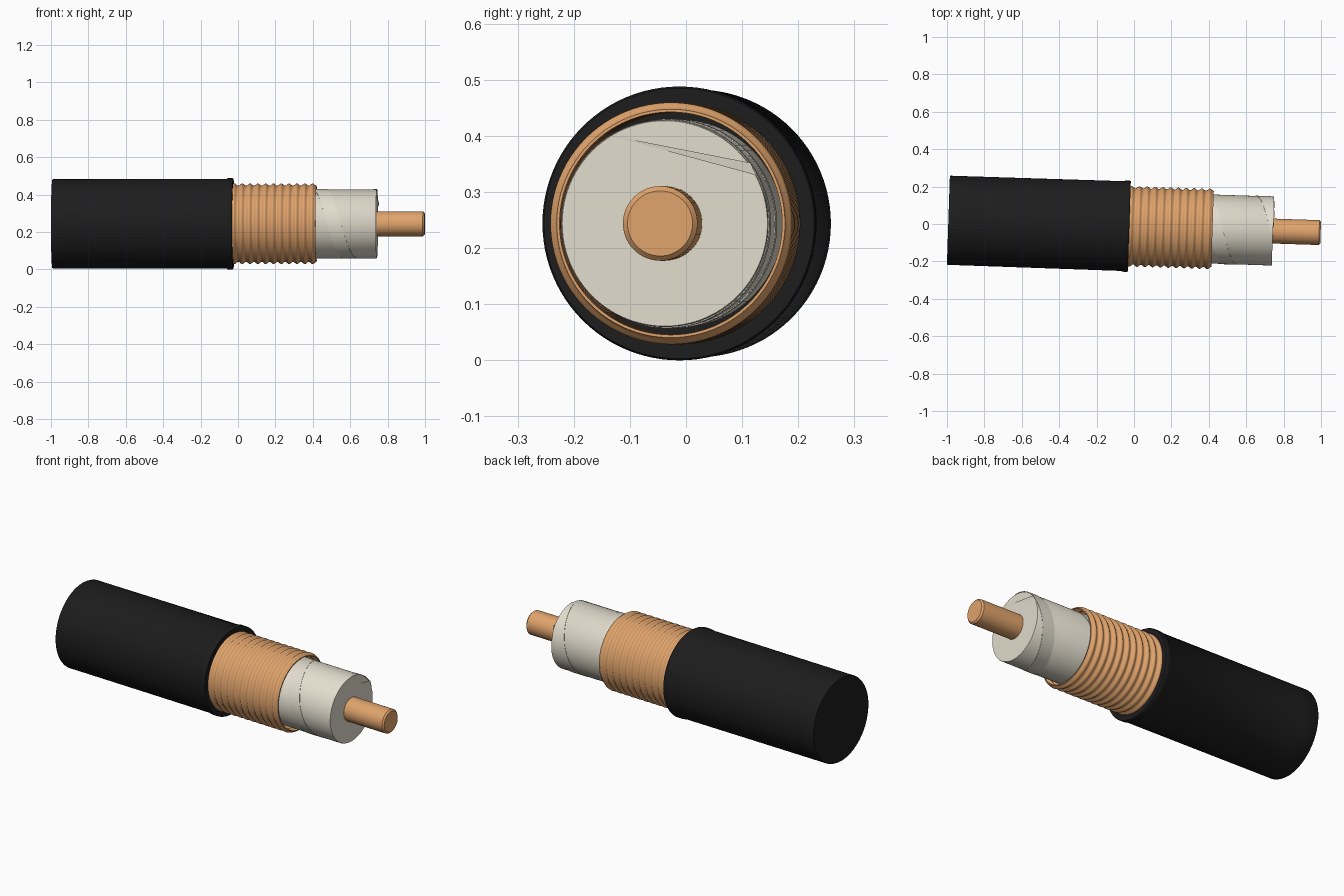
import bpy, bmesh, math
from mathutils import Matrix, Vector

if "Cube" in bpy.data.objects:
    bpy.data.objects.remove(bpy.data.objects["Cube"])

# Cable axis: slightly turned about z
AXIS = Matrix.Translation((0, -0.013, 0.244)) @ Matrix.Rotation(-0.0333, 4, 'Z')


def material(name, color):
    m = bpy.data.materials.new(name)
    m.diffuse_color = (*color, 1)
    m.use_nodes = True
    m.node_tree.nodes["Principled BSDF"].inputs["Base Color"].default_value = m.diffuse_color
    return m


BLACK = material("black_rubber", (0.012, 0.012, 0.012))
COPPER = material("copper", (0.75, 0.37, 0.15))
CREAM = material("cream_foam", (0.76, 0.72, 0.61))


def finish(name, bm, mat, angle=40):
    bmesh.ops.recalc_face_normals(bm, faces=bm.faces)
    me = bpy.data.meshes.new(name)
    bm.to_mesh(me)
    bm.free()
    ob = bpy.data.objects.new(name, me)
    bpy.context.collection.objects.link(ob)
    me.materials.append(mat)
    bpy.ops.object.select_all(action='DESELECT')
    ob.select_set(True)
    bpy.context.view_layer.objects.active = ob
    bpy.ops.object.shade_smooth_by_angle(angle=math.radians(angle))
    ob.matrix_world = AXIS
    return ob


def lathe(name, profile, mat, closed=False, n=96, angle=40):
    """Spin (x, radius) points about the x axis; cap both ends unless closed."""
    bm = bmesh.new()
    rings = [[bm.verts.new((x, r * math.cos(2 * math.pi * i / n),
                            r * math.sin(2 * math.pi * i / n))) for i in range(n)]
             for x, r in profile]
    pairs = list(zip(rings, rings[1:]))
    if closed:
        pairs.append((rings[-1], rings[0]))
    else:
        bm.faces.new(rings[0])
        bm.faces.new(rings[-1])
    for a, b in pairs:
        for i in range(n):
            j = (i + 1) % n
            bm.faces.new((a[i], a[j], b[j], b[i]))
    return finish(name, bm, mat, angle)


# Outer jacket with a small lip at its cut end
lathe("outer_jacket", [(-0.993, 0.236), (-0.988, 0.2385), (-0.9, 0.2385),
                       (-0.06, 0.24), (-0.055, 0.244), (-0.03, 0.244),
                       (-0.025, 0.241)], BLACK)

# Corrugated copper shield, a thin hollow tube
x0, x1, waves, steps = -0.04, 0.42, 11, 10
outer = []
for k in range(waves * steps + 1):
    x = x0 + (x1 - x0) * k / (waves * steps)
    outer.append((x, 0.2095 - 0.006 * math.cos(2 * math.pi * k / steps)))
inner = [(x, r - 0.005) for x, r in reversed(outer)]
lathe("corrugated_shield", outer + inner, COPPER, closed=True)

# Foam insulation and centre conductor
lathe("insulation", [(-0.06, 0.1845), (0.74, 0.1845), (0.743, 0.183)], CREAM)
lathe("centre_conductor", [(0.5, 0.0665), (0.99, 0.0665), (0.9985, 0.058)],
      COPPER, n=64)

# Thin tape wound around the insulation
bm = bmesh.new()
pitch, width, start = 0.33, 0.075, 0.07
rows = []
for k in range(181):
    a = 4 * math.pi * k / 180
    x = start + pitch * a / (2 * math.pi)
    s, c = -math.sin(a), math.cos(a)
    rows.append([bm.verts.new((min(x + dx, 0.744), r * s, r * c))
                 for dx, r in ((0, 0.1843), (0, 0.1862), (width, 0.1862), (width, 0.1843))])
for a, b in zip(rows, rows[1:]):
    for i in range(3):
        bm.faces.new((a[i], a[i + 1], b[i + 1], b[i]))
finish("spiral_tape", bm, CREAM)

# Loose tape end folded over the front face
bm = bmesh.new()
inv = AXIS.inverted()
flap = [(0.741, -0.14, 0.402), (0.754, 0.115, 0.352), (0.752, 0.125, 0.33)]
bm.faces.new([bm.verts.new(inv @ Vector(p)) for p in flap])
finish("tape_end", bm, CREAM)
